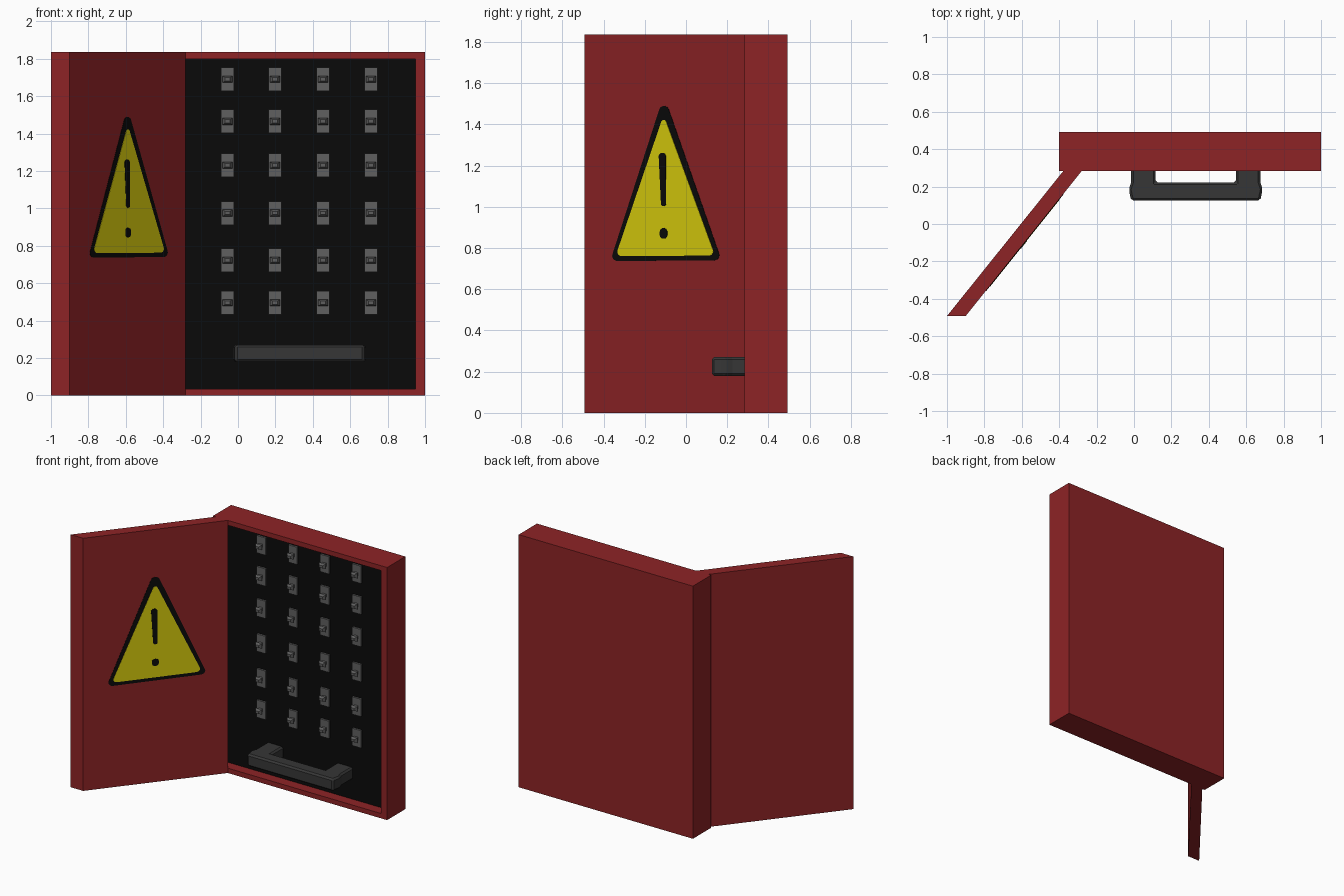
import bpy, bmesh, math
from mathutils import Vector
from mathutils.geometry import convex_hull_2d

if "Cube" in bpy.data.objects:
    bpy.data.objects.remove(bpy.data.objects["Cube"])


def material(name, rgb):
    m = bpy.data.materials.new(name)
    m.diffuse_color = (*rgb, 1)
    m.use_nodes = True
    m.node_tree.nodes["Principled BSDF"].inputs["Base Color"].default_value = m.diffuse_color
    return m


RED = material("dark red paint", (0.27, 0.017, 0.019))
BLACK = material("black", (0.003, 0.003, 0.003))
YELLOW = material("warning yellow", (0.70, 0.62, 0.004))
CHARCOAL = material("charcoal", (0.037, 0.037, 0.037))
GREY = material("switch grey", (0.115, 0.115, 0.115))

H = 1.835                     # overall height
FRONT, BACK = 0.283, 0.492    # cabinet depth range
PANEL = FRONT + 0.075         # recessed back panel


def finish(bm, name, *mats):
    bmesh.ops.recalc_face_normals(bm, faces=bm.faces)
    me = bpy.data.meshes.new(name)
    bm.to_mesh(me)
    bm.free()
    for m in mats:
        me.materials.append(m)
    ob = bpy.data.objects.new(name, me)
    bpy.context.collection.objects.link(ob)
    return ob


def prism(name, points, push, mat):
    """Extrude a flat outline along a vector."""
    bm = bmesh.new()
    f = bm.faces.new([bm.verts.new(p) for p in points])
    new = bmesh.ops.extrude_face_region(bm, geom=[f], use_keep_orig=True)["geom"]
    bmesh.ops.translate(bm, vec=push, verts=[v for v in new if isinstance(v, bmesh.types.BMVert)])
    return finish(bm, name, mat)


def box(bm, x, y, z, taper=1.0):
    """Box from ranges; taper shrinks the front (-y) end."""
    c = Vector((sum(x) / 2, sum(y) / 2, sum(z) / 2))
    s = Vector((x[1] - x[0], y[1] - y[0], z[1] - z[0]))
    for v in bmesh.ops.create_cube(bm, size=1)["verts"]:
        t = taper if v.co.y < 0 else 1
        v.co = c + Vector((v.co.x * s.x * t, v.co.y * s.y, v.co.z * s.z * t))


# Cabinet: box with an inset, recessed front opening and black back panel
bm = bmesh.new()
box(bm, (-0.40, 1.0), (FRONT, BACK), (0, H))
bm.normal_update()
front = min(bm.faces, key=lambda f: f.calc_center_median().y)
bmesh.ops.inset_individual(bm, faces=[front], thickness=0.035)
for v in front.verts:
    v.co.x = 0.95 if v.co.x > 0.3 else -0.35
    v.co.z = 1.80 if v.co.z > 1 else 0.035
recess = bmesh.ops.extrude_discrete_faces(bm, faces=[front])["faces"][0]
for v in recess.verts:
    v.co.y = PANEL
recess.material_index = 1
finish(bm, "cabinet", RED, BLACK)

# Open door, slanting forward and left
slope = 0.62 / 0.775


def door_x(y):
    return -0.28 + (y - FRONT) * slope


END = -0.492
prism("door", [(door_x(FRONT), FRONT, 0), (door_x(FRONT) - 0.098, FRONT, 0),
               (-1.0, END, 0), (door_x(END), END, 0)], (0, 0, H), RED)

# Warning sign: thin plates outlined as hulls of circles (y, z, radius)
normal = Vector((1, -slope, 0)).normalized()


def sign_plate(name, circles, height, mat):
    pts = [(y + r * math.cos(a * math.pi / 8), z + r * math.sin(a * math.pi / 8))
           for y, z, r in circles for a in range(16)]
    outline = [pts[i] for i in convex_hull_2d(pts)]
    prism(name, [Vector((door_x(y), y, z)) - normal * 0.002 for y, z in outline],
          normal * (height + 0.002), mat)


sign_plate("sign_border", [(-0.106, 1.465, 0.024), (-0.332, 0.762, 0.025), (0.137, 0.765, 0.025)], 0.002, BLACK)
sign_plate("sign_field", [(-0.106, 1.41, 0.012), (-0.31, 0.782, 0.021), (0.113, 0.784, 0.021)], 0.004, YELLOW)
sign_plate("sign_bar", [(-0.112, 1.245, 0.017), (-0.106, 1.015, 0.012)], 0.006, BLACK)
sign_plate("sign_dot", [(-0.106, 0.863, 0.018), (-0.106, 0.879, 0.018)], 0.006, BLACK)

# Switch grid: plate, collar, stem and lever tip
for r, z in enumerate((1.69, 1.465, 1.23, 0.975, 0.723, 0.495)):
    for c, x in enumerate((-0.056, 0.198, 0.455, 0.711)):
        bm = bmesh.new()
        box(bm, (x - 0.035, x + 0.035), (PANEL - 0.014, PANEL + 0.005), (z - 0.063, z + 0.063))
        box(bm, (x - 0.014, x + 0.014), (PANEL - 0.042, PANEL - 0.01), (z - 0.011, z + 0.011))
        box(bm, (x - 0.027, x + 0.027), (PANEL - 0.06, PANEL - 0.04), (z - 0.018, z + 0.018), 0.5)
        finish(bm, f"switch_{r + 1}_{c + 1}", GREY)

# Handle: mirrored U outline seen from above, with bevelled edges
mid = 0.33
half = [(0.215, PANEL + 0.005), (0.345, PANEL + 0.005), (0.345, 0.225),
        (0.358, 0.185), (0.345, 0.125)]
right = [(0.215, 0.222)] + half
outline = [(mid + x, y) for x, y in right] + [(mid - x, y) for x, y in reversed(right)]
handle = prism("handle", [(x, y, 0.18) for x, y in outline], (0, 0, 0.09), CHARCOAL)
bev = handle.modifiers.new("edge_bevel", "BEVEL")
bev.width = 0.012
bev.segments = 1
